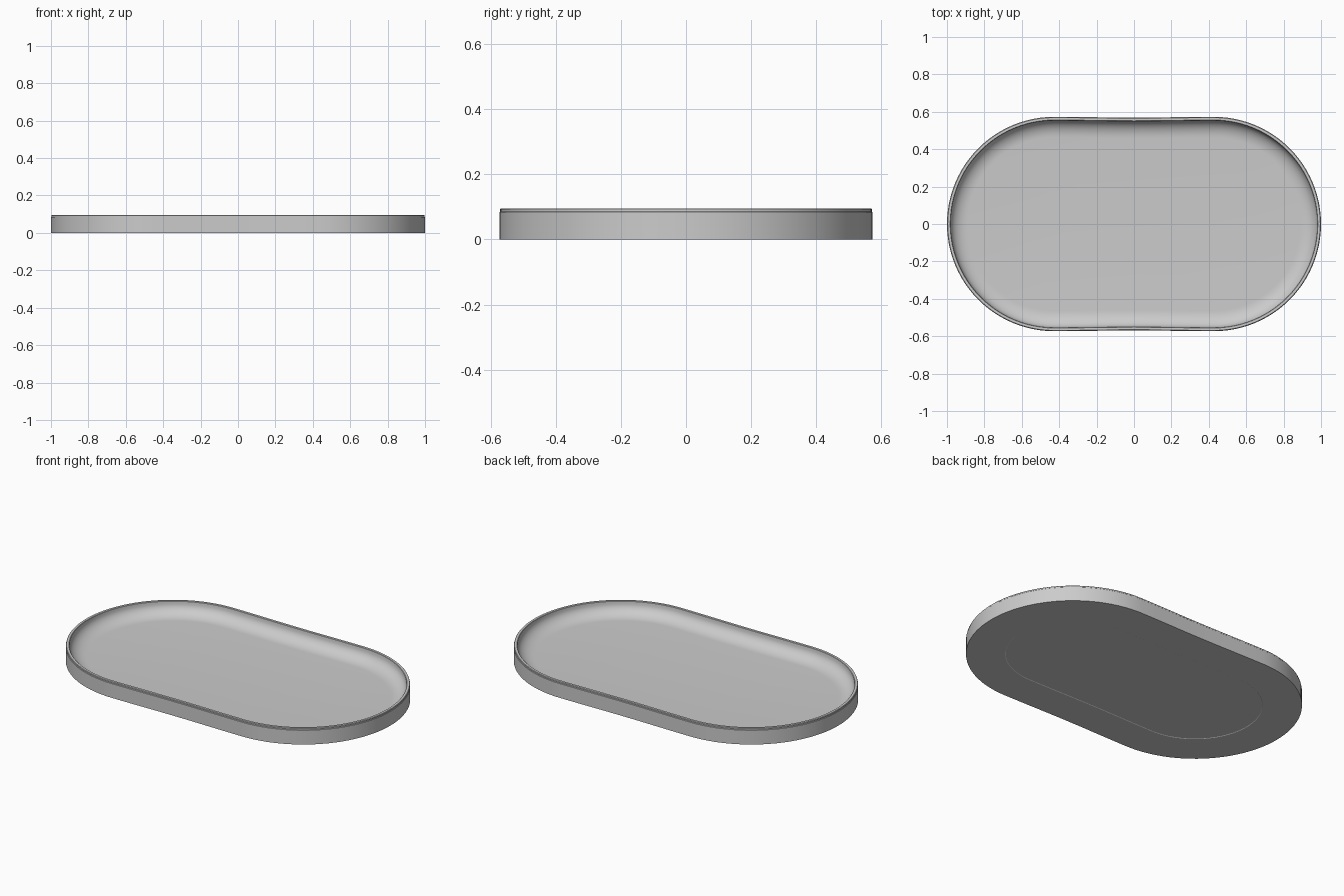
import bpy, bmesh, math

if "Cube" in bpy.data.objects:
    bpy.data.objects.remove(bpy.data.objects["Cube"])

R, HALF, WAIST = 0.573, 0.427, 0.004
ARC, STRAIGHT = 48, 12


def outline(inset):
    """Rounded-end oval, with the long sides drawn in very slightly."""
    r, pts = R - inset, []
    for side in (1, -1):
        for i in range(ARC + 1):
            a = -math.pi / 2 + math.pi * i / ARC
            pts.append((side * (HALF + r * math.cos(a)), side * r * math.sin(a)))
        for i in range(1, STRAIGHT):
            t = i / STRAIGHT
            dip = WAIST * math.sin(math.pi * t) ** 2
            pts.append((side * HALF * (1 - 2 * t), side * (r - dip)))
    return pts


# Wall section as (inset, height), from underside recess round to the floor
profile = [(0.213, 0.002), (0.21, 0.0), (0.0, 0.0), (0.0, 0.084),
           (0.002, 0.086), (0.002, 0.093), (0.004, 0.095), (0.017, 0.095),
           (0.019, 0.093), (0.020, 0.085)]
# Concave fillet between inner wall and floor
for i in range(1, 11):
    a = math.pi / 2 * i / 10
    profile.append((0.020 + 0.09 * (1 - math.cos(a)), 0.085 - 0.065 * math.sin(a)))

# Tray: loft the section round the oval and close floor and underside
bm = bmesh.new()
rings = [[bm.verts.new((x, y, z)) for x, y in outline(d)] for d, z in profile]
n = len(rings[0])
for a, b in zip(rings, rings[1:]):
    for i in range(n):
        j = (i + 1) % n
        bm.faces.new((a[i], a[j], b[j], b[i]))
bm.faces.new(rings[0])
bm.faces.new(rings[-1])
bmesh.ops.recalc_face_normals(bm, faces=bm.faces)
mesh = bpy.data.meshes.new("oval_tray")
bm.to_mesh(mesh)
bm.free()
tray = bpy.data.objects.new("oval_tray", mesh)
bpy.context.collection.objects.link(tray)
bpy.context.view_layer.objects.active = tray
tray.select_set(True)
bpy.ops.object.shade_smooth_by_angle(angle=math.radians(30))
